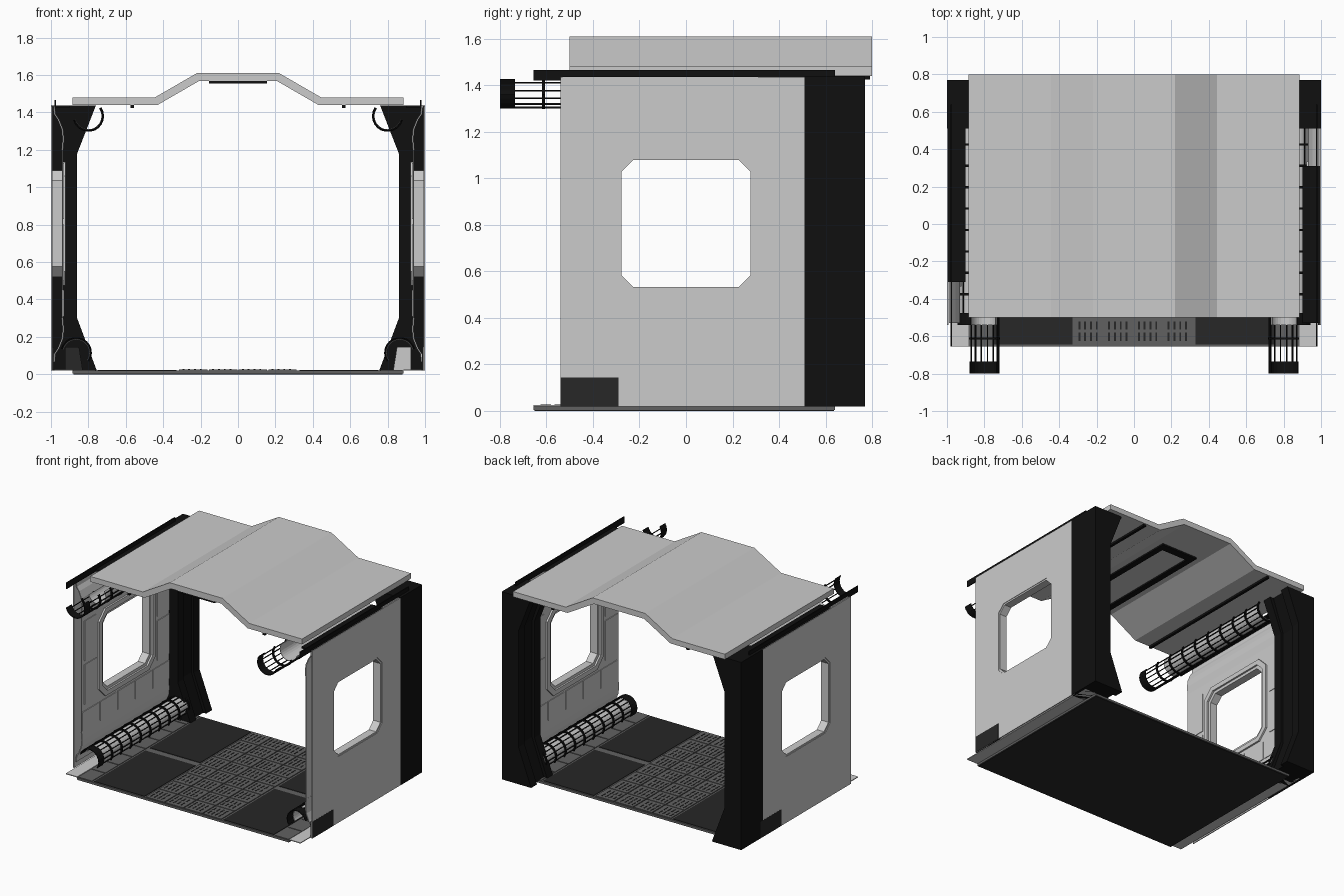
import bpy, bmesh, math
from mathutils import Vector

if "Cube" in bpy.data.objects:
    bpy.data.objects.remove(bpy.data.objects["Cube"])


def material(name, c):
    m = bpy.data.materials.new(name)
    m.diffuse_color = (c, c, c, 1)
    m.use_nodes = True
    m.node_tree.nodes["Principled BSDF"].inputs["Base Color"].default_value = m.diffuse_color
    return m


BLACK = material("black_metal", 0.005)
DARK = material("dark_rubber", 0.02)
MID = material("floor_grey", 0.12)
WHITE = material("light_panel", 0.9)


def finish(name, bm, mat=None):
    bmesh.ops.remove_doubles(bm, verts=bm.verts, dist=1e-5)
    bmesh.ops.recalc_face_normals(bm, faces=bm.faces)
    me = bpy.data.meshes.new(name)
    bm.to_mesh(me)
    bm.free()
    ob = bpy.data.objects.new(name, me)
    bpy.context.collection.objects.link(ob)
    if mat:
        me.materials.append(mat)
    return ob


def boxes(name, items, mat=None):
    """Axis-aligned boxes given as (x0, x1, y0, y1, z0, z1)."""
    bm = bmesh.new()
    for x0, x1, y0, y1, z0, z1 in items:
        vs = bmesh.ops.create_cube(bm, size=1)["verts"]
        for v in vs:
            v.co = Vector(((x0 + x1) / 2 + v.co.x * (x1 - x0),
                           (y0 + y1) / 2 + v.co.y * (y1 - y0),
                           (z0 + z1) / 2 + v.co.z * (z1 - z0)))
    return finish(name, bm, mat)


def prism(bm, pts, y0, y1):
    """Extrude an x-z outline along y."""
    f = bm.faces.new([bm.verts.new((x, y0, z)) for x, z in pts])
    new = bmesh.ops.extrude_face_region(bm, geom=[f])["geom"]
    bmesh.ops.translate(bm, vec=(0, y1 - y0, 0),
                        verts=[g for g in new if isinstance(g, bmesh.types.BMVert)])


def octagon(y0, y1, z0, z1, c):
    return [(y0 + c, z0), (y1 - c, z0), (y1, z0 + c), (y1, z1 - c),
            (y1 - c, z1), (y0 + c, z1), (y0, z1 - c), (y0, z0 + c)]


def ring(name, outer, inner, x0, x1, s, mat=None):
    """Plate in the y-z plane with a matching hole."""
    bm = bmesh.new()
    loops = [[bm.verts.new((x * s, y * s, z)) for y, z in loop]
             for x, loop in ((x0, outer), (x1, outer), (x1, inner), (x0, inner))]
    for a in range(4):
        la, lb = loops[a], loops[(a + 1) % 4]
        for i in range(8):
            j = (i + 1) % 8
            bm.faces.new((la[i], la[j], lb[j], lb[i]))
    bmesh.ops.dissolve_degenerate(bm, dist=1e-5, edges=bm.edges)
    return finish(name, bm, mat)


def arc_band(bm, cx, cz, r0, r1, a0, a1, y0, y1, n=12):
    ang = [math.radians(a0 + (a1 - a0) * i / n) for i in range(n + 1)]
    pts = [(cx + r0 * math.cos(a), cz + r0 * math.sin(a)) for a in ang]
    pts += [(cx + r1 * math.cos(a), cz + r1 * math.sin(a)) for a in reversed(ang)]
    prism(bm, pts, y0, y1)


# Roof: folded plate with raised middle
half = [(0.885, 1.48), (0.445, 1.48), (0.22, 1.61)]
under = [(0.21, 1.567), (0.43, 1.44), (0.885, 1.44)]
outline = half + [(-x, z) for x, z in reversed(half)]
outline += [(-x, z) for x, z in reversed(under)] + under
bm = bmesh.new()
prism(bm, outline, -0.5, 0.8)
finish("roof", bm)
boxes("roof_beams", [(s * 0.565 - 0.01, s * 0.565 + 0.01, -0.5, 0.79, 1.424, 1.441)
                     for s in (-1, 1)], BLACK)
boxes("ceiling_light_frame",
      [(-0.155, -0.11, -0.5, 0.5, 1.555, 1.567), (0.11, 0.155, -0.5, 0.5, 1.555, 1.567),
       (-0.155, 0.155, -0.5, -0.44, 1.555, 1.567), (-0.155, 0.155, 0.44, 0.5, 1.555, 1.567)], BLACK)

# Floor: base, dark plates and slotted centre tiles
boxes("floor_base", [(-0.885, 0.885, -0.655, 0.64, 0.004, 0.02)], MID)
boxes("floor_underside", [(-0.88, 0.88, -0.65, 0.635, 0, 0.004)], DARK)
boxes("floor_dark_plates", [(min(s * 0.33, s * 0.75), max(s * 0.33, s * 0.75), y, y + 0.61, 0.02, 0.024)
                            for s in (-1, 1) for y in (-0.645, 0.02)], DARK)
tiles, slots = [], []
for i in range(4):
    for j in range(8):
        x, y = -0.315 + i * 0.159, -0.65 + j * 0.161
        tiles.append((x, x + 0.152, y, y + 0.154, 0.019, 0.026))
        for k in range(4):
            for m in range(2):
                sx, sy = x + 0.018 + k * 0.031, y + 0.025 + m * 0.06
                slots.append((sx, sx + 0.01, sy, sy + 0.045, 0.025, 0.0275))
boxes("floor_tiles", tiles, MID)
boxes("floor_slots", slots, DARK)
boxes("floor_edge_tiles", [(min(s * 0.765, s * 0.88), max(s * 0.765, s * 0.88),
                            -0.65 + j * 0.161, -0.496 + j * 0.161, 0.019, 0.024)
                           for s in (-1, 1) for j in range(8)], MID)

# Side walls: the left one is the right one turned half round
win = octagon(-0.29, 0.29, 0.52, 1.09, 0.055)
for s, side in ((1, "right"), (-1, "left")):
    def sbox(name, items, mat=None):
        fixed = []
        for x0, x1, y0, y1, z0, z1 in items:
            xs, ys = sorted((x0 * s, x1 * s)), sorted((y0 * s, y1 * s))
            fixed.append((*xs, *ys, z0, z1))
        return boxes(side + "_" + name, fixed, mat)

    ring(side + "_outer_wall", octagon(-0.54, 0.54, 0.02, 1.435, 0), win, 0.992, 0.999, s)
    ring(side + "_inner_wall", octagon(-0.53, 0.53, 0.3, 1.2, 0), win, 0.935, 0.942, s)
    ring(side + "_window_lining", win, octagon(-0.278, 0.278, 0.532, 1.078, 0.052), 0.935, 0.995, s)
    ring(side + "_window_trim", octagon(-0.335, 0.335, 0.475, 1.135, 0.075),
         octagon(-0.3, 0.3, 0.51, 1.1, 0.06), 0.922, 0.936, s)
    # curved top and bottom of the inner lining
    for label, zc, d in (("upper", 1.2, 1), ("lower", 0.3, -1)):
        prof = [(0.935, zc), (0.93, zc + d * 0.06), (0.935, zc + d * 0.11),
                (0.955, zc + d * 0.16), (0.975, zc + d * 0.19), (0.98, zc + d * 0.235)]
        bm = bmesh.new()
        prism(bm, [(x * s, z) for x, z in prof] +
              [((x + 0.008) * s, z) for x, z in reversed(prof)], -0.53, 0.53)
        finish(side + "_" + label + "_lining", bm)
    # raised panels under and beside the window
    sbox("wall_panels", [(0.93, 0.936, -0.51 + i * 0.21, -0.315 + i * 0.21, 0.31, 0.45)
                         for i in range(5)] +
         [(0.93, 0.936, a, a + 0.14, z, z + 0.3) for a in (-0.51, 0.36) for z in (0.5, 0.83)])
    sbox("corner_hatch", [(0.985, 1.0, -0.54, -0.29, 0.02, 0.145)], DARK)
    sbox("wall_cap", [(0.9, 0.995, -0.53, 0.31, 1.425, 1.437)], BLACK)
    rail_y = (-0.655, 0.64) if s > 0 else (-0.64, 0.655)
    sbox("top_rail", [(0.972, 0.98, *rail_y, 1.42, 1.466)], BLACK)
    sbox("base_trough", [(0.885, 0.98, *rail_y, 0.02, 0.026)])

    # Rear frame: recessed core with two ridges
    core = [(1, 0.02), (0.78, 0.02), (0.88, 0.3), (0.88, 1.18), (0.79, 1.437), (1, 1.437)]
    edge = [(1, 0.02), (0.755, 0.02), (0.86, 0.3), (0.86, 1.18), (0.76, 1.437), (1, 1.437)]
    for label, pts, y0, y1 in (("core", core, 0.56, 0.72), ("front_ridge", edge, 0.51, 0.58),
                               ("back_ridge", edge, 0.70, 0.77)):
        bm = bmesh.new()
        prism(bm, [(x * s, z) for x, z in pts], y0, y1)
        finish(side + "_rear_frame_" + label, bm, BLACK)
    bm = bmesh.new()
    prism(bm, [(x * s, z) for x, z in ((0.83, 0.02), (0.85, 0.145), (0.925, 0.145), (0.925, 0.02))],
          0.5, 0.512)
    finish(side + "_foot_plate", bm, None if s > 0 else DARK)

    # Tubular cages along the upper and lower corners
    for label, cx, cz, d, ya, yb in (("upper", 0.80, 1.38, 1, -0.8, 0.5),
                                     ("lower", 0.865, 0.115, -1, -0.54, 0.55)):
        def ang(a):
            a = a * d
            return a if s > 0 else 180 - a
        a0, a1 = ang(145), ang(345)
        x = cx * s
        bm = bmesh.new()
        arc_band(bm, x, cz, 0.076, 0.081, a0, a1, ya, ya + 0.065)
        n = 9
        for i in range(1, n + 1):
            y = ya + 0.05 + (yb - ya - 0.06) * i / n
            arc_band(bm, x, cz, 0.072, 0.084, a0, a1, y - 0.006, y + 0.006)
        for i in range(8):
            a = a0 + (a1 - a0) * (i + 0.5) / 8
            arc_band(bm, x, cz, 0.075, 0.081, a - 2.2, a + 2.2, ya, yb, 1)
        finish(side + "_" + label + "_cage", bm, BLACK)
        bm = bmesh.new()
        arc_band(bm, x, cz, 0.070, 0.073, a0, a1, max(ya + 0.065, -0.54), yb, 16)
        finish(side + "_" + label + "_light_sheet", bm, WHITE)
